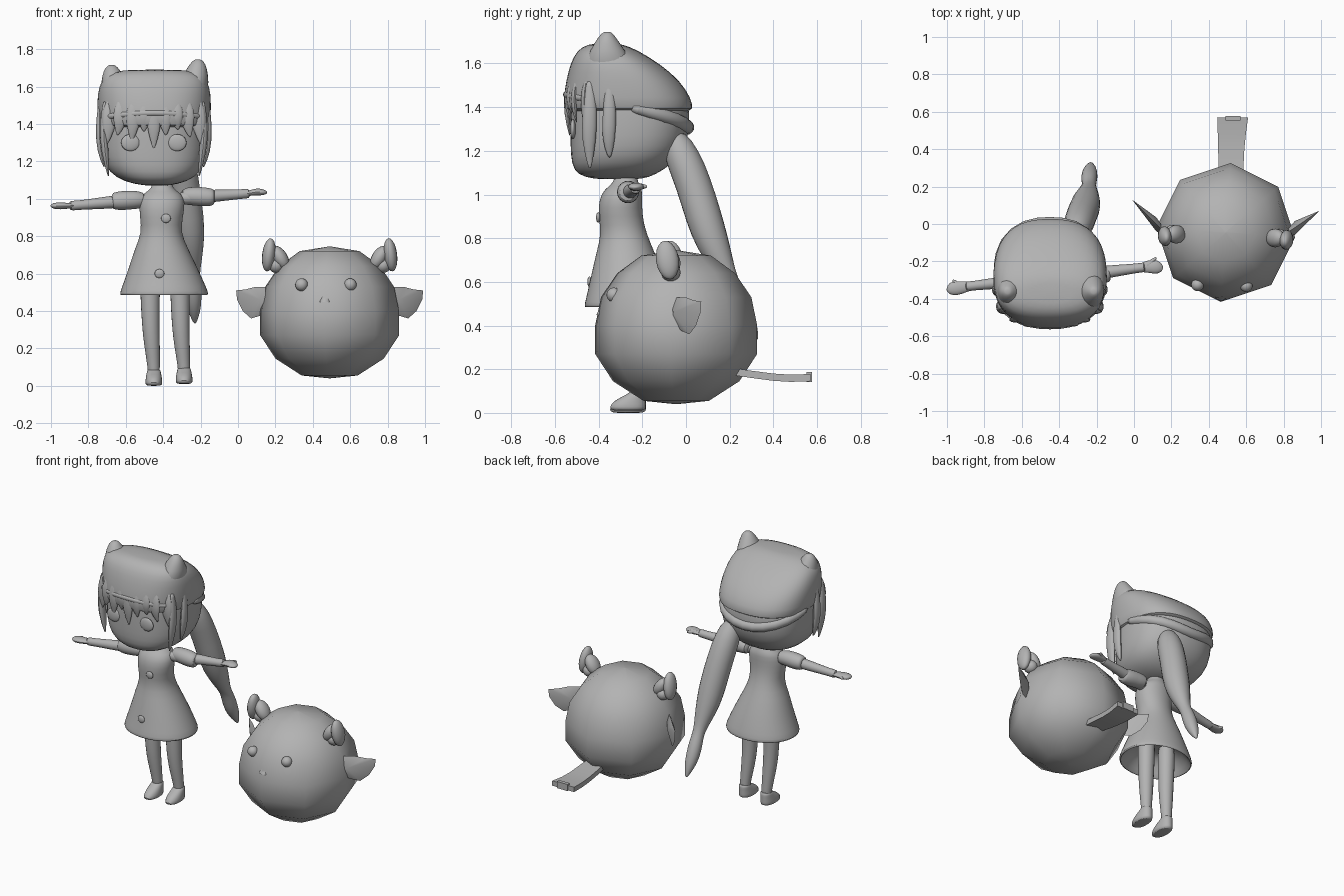
import bpy, bmesh, math
from mathutils import Vector

clay = bpy.data.materials.new("clay_grey")
clay.diffuse_color = (0.45, 0.45, 0.45, 1)


def finish(name, bm, subdiv=0, angle=60):
    bmesh.ops.recalc_face_normals(bm, faces=bm.faces[:])
    me = bpy.data.meshes.new(name)
    bm.to_mesh(me)
    bm.free()
    ob = bpy.data.objects.new(name, me)
    bpy.context.collection.objects.link(ob)
    me.materials.append(clay)
    if subdiv:
        ob.modifiers.new("round", 'SUBSURF').levels = subdiv
        ob.modifiers["round"].render_levels = subdiv
    bpy.context.view_layer.objects.active = ob
    ob.select_set(True)
    bpy.ops.object.shade_smooth_by_angle(angle=math.radians(angle))
    ob.select_set(False)
    return ob


def skin(name, rings, subdiv=0, caps=(True, True), angle=60):
    """Bridge a list of point rings."""
    bm = bmesh.new()
    vs = [[bm.verts.new(p) for p in r] for r in rings]
    n = len(rings[0])
    for a, b in zip(vs, vs[1:]):
        for i in range(n):
            bm.faces.new((a[i], a[(i + 1) % n], b[(i + 1) % n], b[i]))
    for use, ring in zip(caps, (vs[0], vs[-1])):
        if use:
            c = bm.verts.new(sum((v.co for v in ring), Vector()) / n)
            for i in range(n):
                bm.faces.new((ring[i], ring[(i + 1) % n], c))
    return finish(name, bm, subdiv, angle)


def loft(name, rows, n=20, power=2.0, **kw):
    """Horizontal rounded sections: z, xmin, xmax, ymin, ymax."""
    rings = []
    for z, x0, x1, y0, y1 in rows:
        ring = []
        for i in range(n):
            a = 2 * math.pi * i / n
            c, s = math.cos(a), math.sin(a)
            k = (abs(c) ** power + abs(s) ** power) ** (-1 / power)
            ring.append(((x0 + x1) / 2 + (x1 - x0) / 2 * c * k,
                         (y0 + y1) / 2 + (y1 - y0) / 2 * s * k, z))
        rings.append(ring)
    return skin(name, rings, **kw)


def tube(name, pts, n=10, flat=1.0, ref=(0, 0, 1), subdiv=1):
    """Sections along a path of (x, y, z, radius), flattened along ref."""
    rings = []
    for i, p in enumerate(pts):
        d = Vector(pts[min(i + 1, len(pts) - 1)][:3]) - Vector(pts[max(i - 1, 0)][:3])
        u = d.cross(Vector(ref)).normalized()
        w = u.cross(d).normalized()
        rings.append([Vector(p[:3]) + p[3] * (math.cos(a) * u + flat * math.sin(a) * w)
                      for a in (2 * math.pi * k / n for k in range(n))])
    return skin(name, rings, subdiv)


def ball(name, loc, size, rot=(0, 0, 0), seg=16):
    bm = bmesh.new()
    bmesh.ops.create_uvsphere(bm, u_segments=seg, v_segments=seg // 2 + 2, radius=1)
    ob = finish(name, bm)
    ob.location, ob.scale, ob.rotation_euler = loc, size, rot
    return ob


# ---- round creature: eight-sided egg body
rows = [(.04, .004), (.055, .15), (.145, .29), (.27, .372), (.40, .372),
        (.53, .345), (.64, .27), (.72, .16), (.745, .004)]
skin("creature_body", [[(.49 + r * math.cos(a), -.045 + r * math.sin(a), z)
     for a in (math.radians(45 * k - 4) for k in range(8))] for z, r in rows], angle=80)
for x, y in ((.34, -.325), (.60, -.33)):
    ball("creature_eye", (x, y, .54), (.034, .034, .034))
bm = bmesh.new()
bmesh.ops.create_cone(bm, cap_ends=True, segments=10, radius1=.036, radius2=.001, depth=.075)
finish("creature_beak", bm).location = (.465, -.375, .485)

# claws and wings, mirrored about the creature's middle
for s, cy in ((-1, -.05), (1, -.07)):
    cx = .49
    ball("claw_outer", (cx + s * .325, cy - .015, .70), (.036, .052, .09), (.15, s * -.12, 0))
    ball("claw_inner", (cx + s * .265, cy - .005, .685), (.04, .05, .07), (0, s * .55, 0))
    ball("claw_stem", (cx + s * .285, cy, .645), (.042, .045, .042))
    sweep = .19 if s < 0 else .13
    outline = [(.30, .53), (.40, .528), (.45, .515), (.50, .51), (.495, .46),
               (.465, .40), (.42, .36), (.37, .375), (.30, .41)]
    bm = bmesh.new()

    def wing_pt(x, z, off=0):
        return bm.verts.new((cx + s * x, -.06 + sweep * (x - .31) / .19 + off, z))

    rim = [wing_pt(x, z) for x, z in outline]
    hubs = wing_pt(.37, .46, -.04), wing_pt(.37, .46, .035)
    for h in hubs:
        for i in range(len(rim)):
            bm.faces.new((rim[i], rim[(i + 1) % len(rim)], h))
    finish("creature_wing", bm, 0, 100)

# tail strip with end block
tail = [(.20, .46, .575, .19), (.30, .452, .585, .175), (.40, .45, .59, .162),
        (.48, .448, .598, .157), (.57, .445, .61, .160)]
skin("creature_tail", [[(a, y, z - .015), (b, y, z - .015), (b, y, z + .018), (a, y, z + .018)]
                       for y, a, b, z in tail], angle=30)
bm = bmesh.new()
bmesh.ops.create_cube(bm, size=1)
end = finish("tail_end", bm, 0, 30)
end.location, end.scale = (.53, .565, .165), (.08, .025, .045)

# ---- girl: head, hood and ears
loft("head", [(1.07, -.50, -.37, -.42, -.20), (1.09, -.61, -.27, -.50, -.14),
              (1.14, -.69, -.20, -.525, -.06), (1.22, -.73, -.17, -.53, .0),
              (1.32, -.735, -.165, -.53, .02), (1.42, -.735, -.165, -.53, .015),
              (1.50, -.72, -.18, -.51, -.03)], 24, 2.5, subdiv=1)
loft("hood", [(1.38, -.70, -.19, -.52, .0), (1.385, -.745, -.15, -.555, .035),
              (1.44, -.75, -.145, -.562, .025), (1.52, -.755, -.143, -.55, -.025),
              (1.60, -.745, -.15, -.53, -.12), (1.66, -.715, -.18, -.50, -.22),
              (1.69, -.62, -.27, -.45, -.29)], 24, 2.6, subdiv=1)
for x, z, s in ((-.675, 1.715, -1), (-.215, 1.745, 1)):
    loft("hood_ear", [(z - .17, x - .085 - s * .02, x + .085 - s * .02, -.48, -.22),
                      (z - .08, x - .07 - s * .012, x + .07 - s * .012, -.44, -.28),
                      (z - .025, x - .045, x + .045, -.405, -.32),
                      (z, x - .02, x + .02, -.38, -.34)], 12, subdiv=1)
# back edge of the hood drooping over the hair
tube("hood_back_rim", [(-.73, -.25, 1.40, .03), (-.70, -.09, 1.36, .035), (-.58, .0, 1.32, .035),
                       (-.45, .008, 1.30, .035), (-.32, .0, 1.32, .035), (-.20, -.09, 1.36, .035),
                       (-.17, -.25, 1.40, .03)])


def front_y(x):
    u = min(abs(x + .45) / .3, .98)
    return -.26 - .285 * (1 - u ** 2.6) ** (1 / 2.6)


# fringe, side locks and facial details on the front of the head
fringe = [(-.69, 1.28), (-.63, 1.34), (-.56, 1.31), (-.50, 1.36), (-.45, 1.27),
          (-.39, 1.34), (-.33, 1.37), (-.27, 1.33), (-.21, 1.28)]
for x, low in fringe:
    y, m = front_y(x), (x + .45) * .08
    tube("fringe_lock", [(x - m, y + .02, 1.56, .012), (x, y, 1.47, .045),
                         (x, y, (1.47 + low) / 2, .04), (x + m, y + .012, low, .006)],
         8, .4, (0, 1, 0))
for s in (-1, 1):
    for dx, y, low, r in ((.262, -.44, 1.12, .038), (.285, -.35, 1.17, .035)):
        x = -.45 + s * dx
        tube("side_lock", [(x, y, 1.52, .02), (x + s * .01, y, 1.38, r),
                           (x, y - .005, 1.25, r), (x - s * .02, y, low, .008)],
             8, .6, (1, 0, 0))
    ball("eye", (-.45 + s * .125, -.518, 1.30), (.05, .014, .045))
tube("hood_front_rim", [(x, front_y(x) - .004, 1.43 + .03 * math.cos((x + .45) * 5), .018)
                        for x in (-.72, -.66, -.56, -.45, -.34, -.24, -.18)])

# long hair tail with a tied end
tube("hair_tail", [(-.32, -.06, 1.27, .06), (-.30, -.015, 1.17, .085), (-.285, .035, 1.05, .085),
                   (-.265, .08, .90, .087), (-.255, .12, .78, .08), (-.245, .17, .67, .055),
                   (-.24, .205, .60, .036), (-.24, .235, .54, .044), (-.238, .265, .46, .046),
                   (-.233, .30, .39, .032), (-.23, .325, .335, .008)], 12)

# dress with open, hollow skirt
loft("dress", [(.60, -.53, -.27, -.39, -.15), (.50, -.61, -.18, -.445, -.08),
               (.48, -.625, -.165, -.46, -.065), (.49, -.635, -.155, -.468, -.058),
               (.52, -.625, -.165, -.46, -.065), (.63, -.585, -.215, -.435, -.10),
               (.74, -.55, -.27, -.41, -.145), (.82, -.515, -.305, -.388, -.18),
               (.90, -.525, -.295, -.402, -.20), (.98, -.53, -.28, -.40, -.20),
               (1.03, -.51, -.30, -.37, -.20), (1.05, -.46, -.35, -.33, -.22),
               (1.12, -.45, -.36, -.32, -.23)], 24, 2.1, subdiv=1)
for z, y in ((.895, -.402), (.60, -.442)):
    ball("dress_bow", (-.385 if z > .8 else -.42, y, z), (.026, .01, .024))

# legs and shoes
for x0, x1, dz in ((-.47, -.45, 0), (-.31, -.288, .01)):
    tube("leg", [(x0, -.25, .62, .058), (x0, -.25, .48, .055), (x0 + .003, -.25, .33, .05),
                 (x0 + .01, -.24, .22, .045), (x1, -.225, .10, .034), (x1, -.222, .04, .034)],
         10, 1, (0, 1, 0))
    loft("shoe", [(dz, x1 - .042, x1 + .042, -.345, -.185), (dz + .015, x1 - .048, x1 + .048, -.355, -.18),
                  (dz + .045, x1 - .044, x1 + .044, -.335, -.182), (dz + .075, x1 - .038, x1 + .038, -.27, -.182),
                  (dz + .09, x1 - .034, x1 + .034, -.255, -.186)], 12, 2.3, subdiv=1)

# arms, puff sleeves and hands
arms = [[(-.50, -.29, 1.0, .04), (-.60, -.30, .99, .038), (-.72, -.315, .977, .034), (-.86, -.33, .965, .025),
         (-.90, -.335, .962, .03), (-.95, -.345, .962, .042), (-.985, -.345, .962, .035), (-1.0, -.34, .962, .015)],
        [(-.32, -.28, 1.0, .04), (-.20, -.265, 1.01, .038), (-.10, -.25, 1.018, .034), (.03, -.235, 1.025, .025),
         (.06, -.23, 1.03, .03), (.10, -.225, 1.037, .042), (.135, -.235, 1.035, .035), (.153, -.24, 1.033, .015)]]
for pts, s in zip(arms, (-1, 1)):
    tube("arm", pts[:5], 10)
    tube("hand", pts[3:], 10, .5)
    hx, hy, hz, _ = pts[5]
    tube("thumb", [(hx - s * .03, hy, hz, .016), (hx, hy + .03, hz, .014), (hx + s * .02, hy + .045, hz, .006)], 8)
    x, y, z, _ = pts[1]
    tube("puff_sleeve", [(x - s * .10, y + .01, z + .002, .045), (x - s * .04, y, z + .005, .052),
                         (x + s * .02, y, z, .054), (x + s * .06, y - .003, z - .002, .048),
                         (x + s * .075, y - .003, z - .002, .04)], 12)
